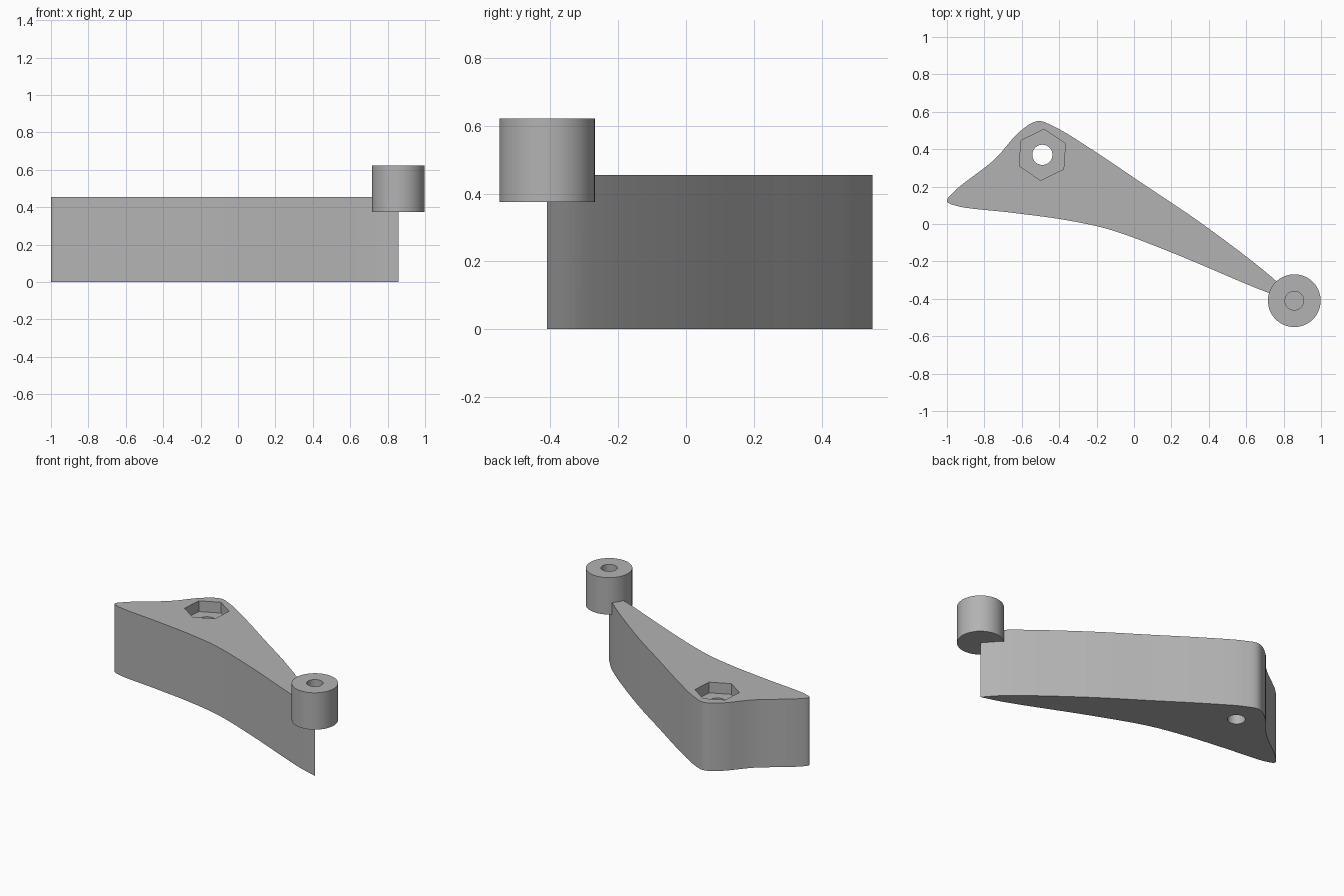
import bpy, bmesh, math
from mathutils import Vector

if "Cube" in bpy.data.objects:
    bpy.data.objects.remove(bpy.data.objects["Cube"], do_unlink=True)

ARM_TOP = 0.455
NUT = (-0.49, 0.37)
PIVOT = (0.857, -0.41)

grey = bpy.data.materials.new("plain_grey")
grey.use_nodes = True
colour = (0.45, 0.45, 0.45, 1)
grey.diffuse_color = colour
grey.node_tree.nodes["Principled BSDF"].inputs["Base Color"].default_value = colour


def prism(name, outline, z0, z1):
    """Extrude a counter-clockwise outline from z0 to z1."""
    bm = bmesh.new()
    base = bm.faces.new([bm.verts.new((x, y, z0)) for x, y in outline])
    top = bmesh.ops.extrude_face_region(bm, geom=[base])["geom"]
    bmesh.ops.translate(bm, vec=(0, 0, z1 - z0),
                        verts=[g for g in top if isinstance(g, bmesh.types.BMVert)])
    bmesh.ops.recalc_face_normals(bm, faces=bm.faces)
    mesh = bpy.data.meshes.new(name)
    bm.to_mesh(mesh)
    bm.free()
    mesh.materials.append(grey)
    obj = bpy.data.objects.new(name, mesh)
    bpy.context.collection.objects.link(obj)
    return obj


def ring(centre, radius, sides, turn=0.0):
    return [(centre[0] + radius * math.cos(turn + math.tau * i / sides),
             centre[1] + radius * math.sin(turn + math.tau * i / sides))
            for i in range(sides)]


def smooth_path(points, steps=8):
    """Smooth open curve through the points, with sharp ends."""
    p = [Vector(q) for q in points]
    p = [2 * p[0] - p[1]] + p + [2 * p[-1] - p[-2]]
    path = []
    for a, b, c, d in zip(p, p[1:], p[2:], p[3:]):
        # tangents weighted by chord length keep tight bends even
        ta, tb, tc = ((v - u).length ** 0.5 for u, v in ((a, b), (b, c), (c, d)))
        m1 = tb * ((b - a) / ta - (c - a) / (ta + tb) + (c - b) / tb)
        m2 = tb * ((c - b) / tb - (d - b) / (tb + tc) + (d - c) / tc)
        for i in range(steps):
            t = i / steps
            path.append(b * (2*t**3 - 3*t**2 + 1) + m1 * (t**3 - 2*t**2 + t)
                        + c * (3*t**2 - 2*t**3) + m2 * (t**3 - t**2))
    return path


def combine(target, other, operation):
    mod = target.modifiers.new(operation.lower(), 'BOOLEAN')
    mod.operation = operation
    mod.solver = 'EXACT'
    mod.object = other
    bpy.context.view_layer.objects.active = target
    bpy.ops.object.modifier_apply(modifier=mod.name)
    bpy.data.objects.remove(other, do_unlink=True)


# Curved lever arm, tapering to a point under the boss
outline = smooth_path([
    PIVOT, (0.76, -0.305), (0.377, -0.008), (0.04, 0.22), (-0.22, 0.395),
    (-0.425, 0.52), (-0.515, 0.55), (-0.61, 0.495), (-0.746, 0.345),
    (-0.955, 0.18), (-1.0, 0.122), (-0.95, 0.097), (-0.65, 0.06),
    (-0.37, 0.022), (-0.13, -0.03), (0.2, -0.152), (0.714, -0.366), PIVOT])
arm = prism("lever_arm", outline, 0, ARM_TOP)

# Round boss at the narrow end
combine(arm, prism("boss", ring(PIVOT, 0.141, 64), 0.375, 0.622), 'UNION')

# Blind hole in the boss, hexagonal nut pocket and bolt hole in the wide end
combine(arm, prism("boss_hole", ring(PIVOT, 0.05, 40), 0.47, 0.8), 'DIFFERENCE')
combine(arm, prism("nut_pocket", ring(NUT, 0.137, 6, math.radians(86)), 0.383, 0.6),
        'DIFFERENCE')
combine(arm, prism("bolt_hole", ring(NUT, 0.054, 40), -0.2, 0.7), 'DIFFERENCE')

arm.select_set(True)
bpy.context.view_layer.objects.active = arm
bpy.ops.object.shade_smooth_by_angle(angle=math.radians(30))
